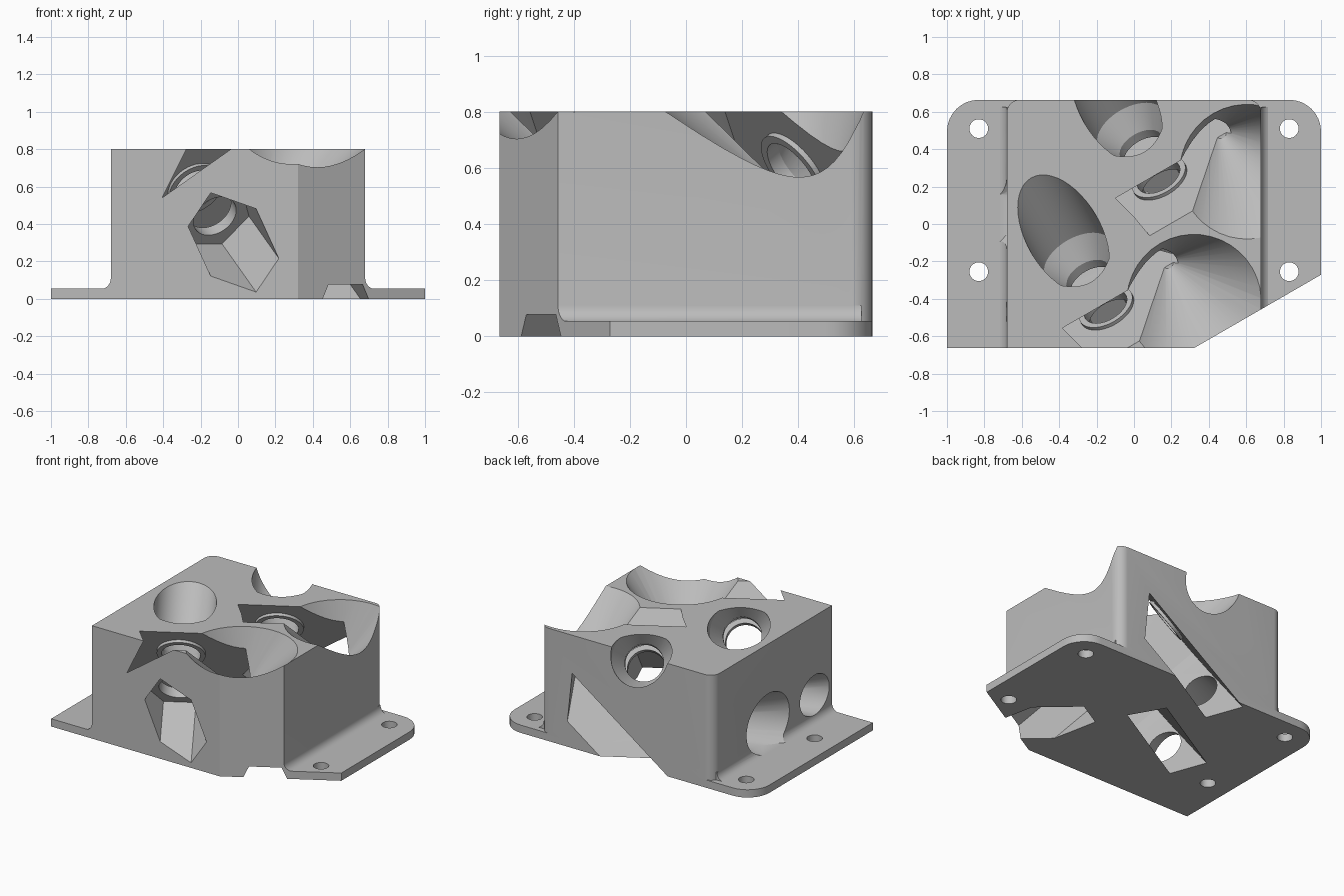
import bpy, bmesh
from math import sin, cos, pi, sqrt, radians
from mathutils import Vector, Matrix

cube = bpy.data.objects.get("Cube")
if cube:
    bpy.data.objects.remove(cube)

grey = bpy.data.materials.new("light_grey")
grey.use_nodes = True
COLOR = (0.5, 0.5, 0.5, 1)
grey.diffuse_color = COLOR
grey.node_tree.nodes["Principled BSDF"].inputs["Base Color"].default_value = COLOR

# Slanted working frame: U runs across, D runs towards the cut corner
U = Vector((cos(radians(30)), 0.5, 0))
D = Vector((0.5, -cos(radians(30)), 0))
S, C = 1 / sqrt(3), sqrt(2 / 3)
V = D * S + Vector((0, 0, C))
A = D * C - Vector((0, 0, S))


def world(u, d, z):
    return U * u + D * d + Vector((0, 0, z))


def loft(name, rings):
    """Closed solid through a list of equal-length point rings."""
    bm = bmesh.new()
    loops = [[bm.verts.new(p) for p in ring] for ring in rings]
    n = len(loops[0])
    for a, b in zip(loops, loops[1:]):
        for i in range(n):
            j = (i + 1) % n
            bm.faces.new((a[i], a[j], b[j], b[i]))
    bm.faces.new(loops[0])
    bm.faces.new(loops[-1])
    bmesh.ops.recalc_face_normals(bm, faces=bm.faces)
    mesh = bpy.data.meshes.new(name)
    bm.to_mesh(mesh)
    bm.free()
    obj = bpy.data.objects.new(name, mesh)
    bpy.context.collection.objects.link(obj)
    mesh.materials.append(grey)
    return obj


def prism(name, outline, z0, z1):
    return loft(name, [[(x, y, z) for x, y in outline] for z in (z0, z1)])


def circle(r, n=48, cx=0, cy=0):
    return [(cx + r * cos(2 * pi * i / n), cy + r * sin(2 * pi * i / n)) for i in range(n)]


def lathe(name, steps, n=48):
    return loft(name, [[(x, y, z) for x, y in circle(r, n)] for z, r in steps])


def rounded_back(half_x, r, front):
    """Plan outline with both back corners rounded."""
    pts = list(front)
    for sx, start in ((1, 0), (-1, 90)):
        for i in range(9):
            a = radians(start + 90 * i / 8)
            pts.append((sx * (half_x - r) + r * cos(a), BACK - r + r * sin(a)))
    return pts


def boolean(target, tool, op):
    mod = target.modifiers.new(tool.name, 'BOOLEAN')
    mod.operation, mod.object, mod.solver = op, tool, 'EXACT'
    bpy.context.view_layer.objects.active = target
    bpy.ops.object.modifier_apply(modifier=mod.name)
    bpy.data.objects.remove(tool)


BACK, FRONT, TOP, FLANGE = 0.664, -0.664, 0.8, 0.055

# Main block
block = prism("bracket_body", rounded_back(0.68, 0.07, [(-0.68, FRONT), (0.68, FRONT)]), 0, TOP)

# Fillets between block and flange
for side in (-1, 1):
    arc = [(0.74 - 0.06 * cos(pi / 2 * i / 8), 0.11 - 0.06 * sin(pi / 2 * i / 8)) for i in range(9)]
    section = [(0.6, 0.11)] + arc + [(0.74, 0.01), (0.6, 0.01)]
    fillet = loft("fillet", [[(side * x, y, z) for x, z in section] for y in (FRONT, 0.625)])
    boolean(block, fillet, 'UNION')

# The two bearing stations
stations = [(0, 0), (0.593, -0.46)]

# Side funnels
for du, dd in stations:
    rings = []
    for u in (-0.45, -1.6):
        r = 0.14 + 0.2 * (-0.814 - u)
        rings.append([world(u + du, 0.05 + dd + x, 0.24 + y) for x, y in circle(r, 32)])
    boolean(block, loft("funnel", rings), 'DIFFERENCE')

# Base flange with screw holes
flange = prism("flange", rounded_back(1, 0.17, [(-1, FRONT), (1, FRONT)]), 0, FLANGE)
for x in (-0.83, 0.83):
    for y in (-0.255, 0.51):
        boolean(flange, prism("screw_hole", circle(0.05, 32, x, y), -0.1, 0.2), 'DIFFERENCE')
boolean(block, flange, 'UNION')

# Diagonal cut across the front corner
corner = loft("corner_cut", [[world(u, d, z) for u, d in ((-2, 0.735), (2, 0.735), (2, 2), (-2, 2))]
                             for z in (-0.5, 1.5)])
boolean(block, corner, 'DIFFERENCE')

# Slot outline in the tilted plane
SLOT = [(-0.17, 0.5), (-0.22, 0.33), (-0.31, 0.13), (-0.39, -0.05), (-0.385, -0.25),
        (-0.33, -0.45), (-0.24, -0.75), (0.5, -0.75), (0.5, -0.4), (0.46, -0.06),
        (0.38, 0.2), (0.33, 0.5)]
CEIL, FLOOR = 0.353, 0.57

for du, dd in stations:
    origin = world(-0.353 + du, -0.142 + dd, TOP)
    frame = Matrix.Translation(origin) @ Matrix((U, V, A)).transposed().to_4x4()

    def place(obj, op):
        obj.data.transform(frame)
        boolean(block, obj, op)

    place(prism("bearing_slot", SLOT, CEIL, FLOOR), 'DIFFERENCE')

    # Conical clearance beside the slot
    apex, rim = Vector((0.05, 0.25, -0.42)), Vector((0.07, 0.52, 0))
    rings = []
    for k in (0.08, 1.25):
        c = apex.lerp(rim, k)
        rings.append([world(c.x + du + x, c.y + dd + y, TOP + c.z) for x, y in circle(0.36 * k, 40)])
    boolean(block, loft("clearance_cone", rings), 'DIFFERENCE')

    # Raised bosses on both slot walls
    for z0, z1 in ((CEIL - 0.01, CEIL + 0.02), (FLOOR - 0.02, FLOOR + 0.01)):
        place(lathe("boss", [(z0, 0.157), (z1, 0.157)]), 'UNION')

    # Stepped bolt hole and hexagonal nut trap
    place(lathe("bolt_hole", [(-0.6, 0.2), (0.19, 0.2), (0.32, 0.125), (0.7, 0.125)]), 'DIFFERENCE')
    place(lathe("nut_trap", [(0.62, 0.21), (1.9, 0.21)], 6), 'DIFFERENCE')

bpy.ops.object.select_all(action='DESELECT')
block.select_set(True)
bpy.context.view_layer.objects.active = block
bpy.ops.object.shade_smooth_by_angle(angle=radians(25))
